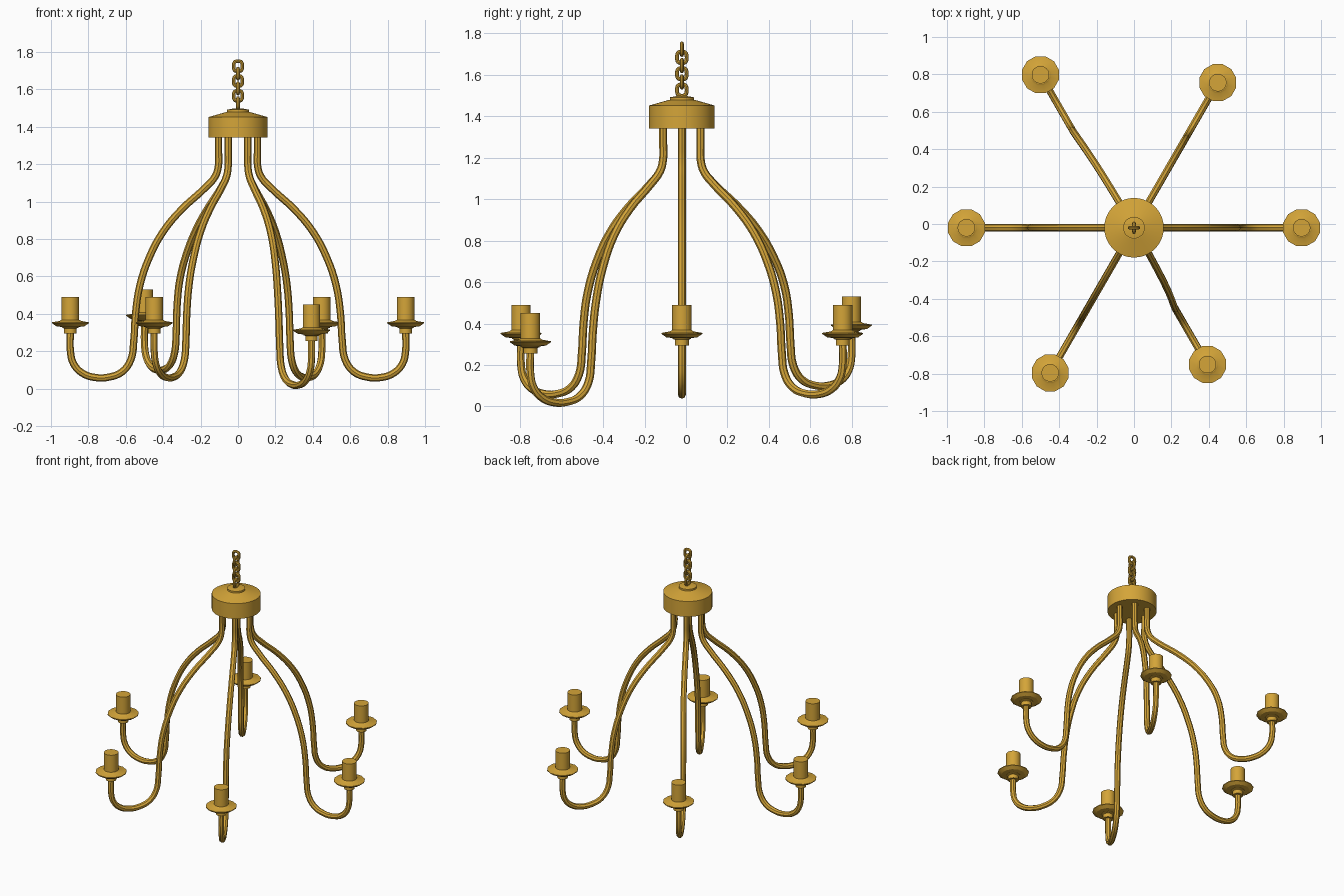
import bpy, math
from mathutils import Vector

if "Cube" in bpy.data.objects:
    bpy.data.objects.remove(bpy.data.objects["Cube"])

gold = bpy.data.materials.new("antique gold")
gold.diffuse_color = (0.66, 0.375, 0.04, 1)
gold.use_nodes = True
gold.node_tree.nodes["Principled BSDF"].inputs["Base Color"].default_value = gold.diffuse_color
CY = -0.02  # the hanging axis sits slightly forward of the origin


def finish(name, mesh, angle=40):
    mesh.materials.clear()
    mesh.materials.append(gold)
    mesh.shade_smooth()
    mesh.set_sharp_from_angle(angle=math.radians(angle))
    ob = bpy.data.objects.new(name, mesh)
    bpy.context.collection.objects.link(ob)
    return ob


def lathe(name, profile, n, loc, angle=40):
    """Revolve (radius, z) points around z, with closed ends."""
    verts, faces = [], []
    for r, z in profile:
        for i in range(n):
            a = 2 * math.pi * (i + 0.5) / n
            verts.append((loc[0] + r * math.cos(a), loc[1] + r * math.sin(a), loc[2] + z))
    for k in range(len(profile) - 1):
        for i in range(n):
            j = (i + 1) % n
            faces.append((k * n + i, k * n + j, (k + 1) * n + j, (k + 1) * n + i))
    faces.append(tuple(reversed(range(n))))
    faces.append(tuple(range((len(profile) - 1) * n, len(profile) * n)))
    me = bpy.data.meshes.new(name)
    me.from_pydata(verts, [], faces)
    return finish(name, me, angle)


def tube(name, points, radius, cyclic=False, res=4):
    """Round bar along a smooth path, turned into a mesh."""
    cu = bpy.data.curves.new(name + "_path", 'CURVE')
    cu.dimensions = '3D'
    cu.bevel_depth = radius
    cu.bevel_resolution = 2
    cu.resolution_u = res
    cu.use_fill_caps = True
    sp = cu.splines.new('BEZIER')
    sp.bezier_points.add(len(points) - 1)
    for bp, p in zip(sp.bezier_points, points):
        bp.co = p
    for bp in sp.bezier_points:
        bp.handle_left_type = bp.handle_right_type = 'AUTO'
    sp.use_cyclic_u = cyclic
    tmp = bpy.data.objects.new(name + "_tmp", cu)
    bpy.context.collection.objects.link(tmp)
    bpy.context.view_layer.update()
    dg = bpy.context.evaluated_depsgraph_get()
    me = bpy.data.meshes.new_from_object(tmp.evaluated_get(dg))
    bpy.data.objects.remove(tmp)
    return finish(name, me)


# ceiling canopy and its small cap
lathe("canopy", [(0.159, 1.342), (0.159, 1.452), (0.06, 1.48)], 48, (0, CY, 0), 10)
lathe("canopy_cap", [(0.058, 1.46), (0.058, 1.492), (0.03, 1.497)], 32, (0, CY, 0))

# chain links, alternating direction
for k in range(6):
    zc = 1.724 - 0.0395 * k
    pts = []
    for i in range(12):
        a = 2 * math.pi * (i + 0.5) / 12
        c, s = math.cos(a), math.sin(a)
        u = 0.023 * math.copysign(abs(c) ** 0.65, c)
        w = 0.027 * math.copysign(abs(s) ** 0.65, s)
        pts.append((u, CY, zc + w) if k % 2 == 0 else (0, CY + u, zc + w))
    tube("chain_link_%d" % (k + 1), pts, 0.0095, True, 2)

# arm path as (distance from axis, height)
path = [(0.104, 1.36), (0.104, 1.27), (0.105, 1.19), (0.122, 1.135), (0.18, 1.07),
        (0.3, 0.96), (0.4, 0.84), (0.475, 0.70), (0.525, 0.55), (0.548, 0.40),
        (0.557, 0.26), (0.573, 0.155), (0.62, 0.09), (0.69, 0.062), (0.765, 0.06),
        (0.835, 0.085), (0.88, 0.135), (0.896, 0.20), (0.896, 0.31)]

# two of the arms are bent a little out of place
bends = {2: Vector((-0.052, 0.042, 0.04)), 5: Vector((-0.055, 0.045, -0.04))}

for k in range(6):
    a = math.radians(60 * k)
    d = bends.get(k, Vector((0, 0, 0)))
    pts = []
    for r, z in path:
        t = 1.0 if r > 0.54 else min(1, max(0, (1.17 - z) / 0.75))
        t = t * t * (3 - 2 * t)
        pts.append(Vector((r * math.cos(a), CY + r * math.sin(a), z)) + d * t)
    tube("arm_%d" % (k + 1), pts, 0.0195)
    end = (pts[-1].x, pts[-1].y, d.z)
    # collar, drip dish and candle sleeve
    lathe("collar_%d" % (k + 1), [(0.034, 0.295), (0.034, 0.322), (0.045, 0.326), (0.045, 0.34)], 16, end)
    lathe("dish_%d" % (k + 1), [(0.04, 0.329), (0.078, 0.334), (0.102, 0.350),
                                (0.102, 0.355), (0.06, 0.362), (0.05, 0.368)], 12, end, 25)
    lathe("candle_sleeve_%d" % (k + 1), [(0.047, 0.355), (0.047, 0.49)], 20, end)
